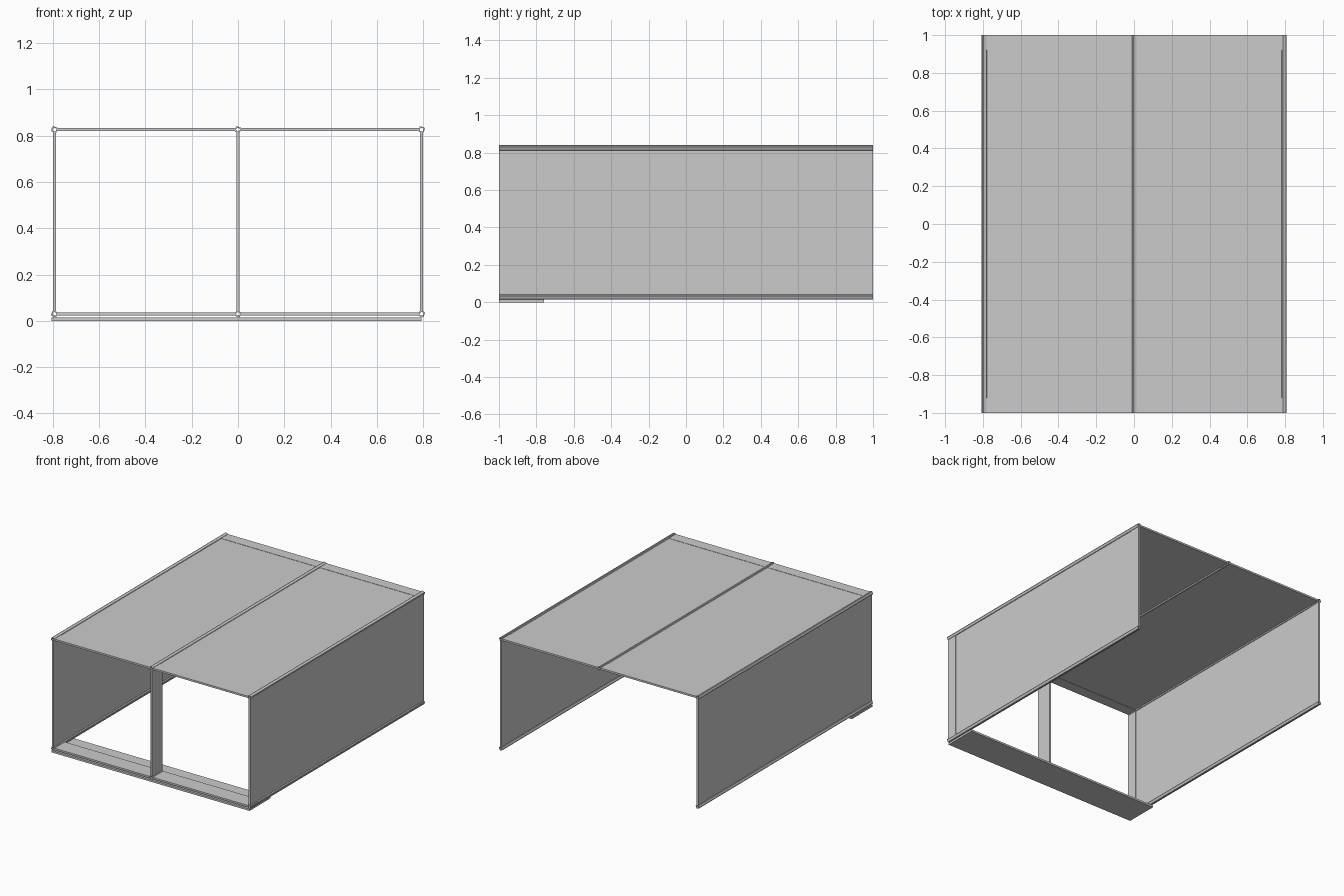
import bpy, bmesh
from math import cos, sin, pi

if "Cube" in bpy.data.objects:
    bpy.data.objects.remove(bpy.data.objects["Cube"])

BAY = 0.793            # spacing between rails
LOW, HIGH = 0.03, 0.826
THICK = 0.013          # rim thickness
SHEET = 0.009          # thinner main sheets
RIM = 0.08             # depth of the thick end rims
POST = 0.12            # depth of front post and sill


def box(name, x0, x1, y0, y1, z0, z1):
    bpy.ops.mesh.primitive_cube_add(
        size=1, location=((x0 + x1) / 2, (y0 + y1) / 2, (z0 + z1) / 2))
    ob = bpy.context.object
    ob.name = name
    ob.scale = (x1 - x0, y1 - y0, z1 - z0)
    bpy.ops.object.transform_apply(location=False, rotation=False, scale=True)
    return ob


def rail(name, x, z, y0, y1, n=16):
    # hollow grooved rail running front to back
    bm = bmesh.new()
    rings = []
    for y in (y0, y1):
        for inner in (False, True):
            ring = []
            for i in range(n):
                a = 2 * pi * (i + 0.5) / n
                r = 0.008 if inner else (0.015 if i % 4 in (0, 1) else 0.0125)
                ring.append(bm.verts.new((x + r * cos(a), y, z + r * sin(a))))
            rings.append(ring)
    of, inf, ob_, inb = rings
    for a, b in ((of, ob_), (ob_, inb), (inb, inf), (inf, of)):
        for i in range(n):
            j = (i + 1) % n
            bm.faces.new((a[i], a[j], b[j], b[i]))
    bmesh.ops.recalc_face_normals(bm, faces=bm.faces)
    me = bpy.data.meshes.new(name)
    bm.to_mesh(me)
    bm.free()
    ob = bpy.data.objects.new(name, me)
    bpy.context.collection.objects.link(ob)


# thick front and back rims with a thinner sheet between them
SPANS = (("front_rim", -1, -1 + RIM, THICK),
         ("sheet", -1 + RIM, 1 - RIM, SHEET),
         ("back_rim", 1 - RIM, 1, THICK))
GAP = 0.01

for side, s in (("left", -1), ("right", 1)):
    xa, xb = sorted((s * GAP, s * (BAY - GAP)))
    for part, y0, y1, t in SPANS:
        # roof panel
        box(f"{side}_roof_{part}", xa, xb, y0, y1, HIGH - t / 2, HIGH + t / 2)
        # side wall
        box(f"{side}_wall_{part}", s * BAY - t / 2, s * BAY + t / 2, y0, y1,
            LOW + GAP, HIGH - GAP)
    # front sill
    box(f"{side}_front_sill", xa, xb, -1, -1 + POST,
        LOW - THICK / 2, LOW + THICK / 2)
    # corner rails
    rail(f"{side}_top_rail", s * BAY, HIGH, -1, 1)
    rail(f"{side}_bottom_rail", s * BAY, LOW, -1, 1)

# centre rails and front post
rail("centre_top_rail", 0, HIGH, -1, 1)
rail("centre_bottom_rail", 0, LOW, -1, -1 + POST)
box("front_post", -THICK / 2, THICK / 2, -1, -1 + POST, LOW + GAP, HIGH - GAP)

# base plate under the front
box("base_plate", -0.805, 0.793, -1, -0.76, 0, 0.014)
